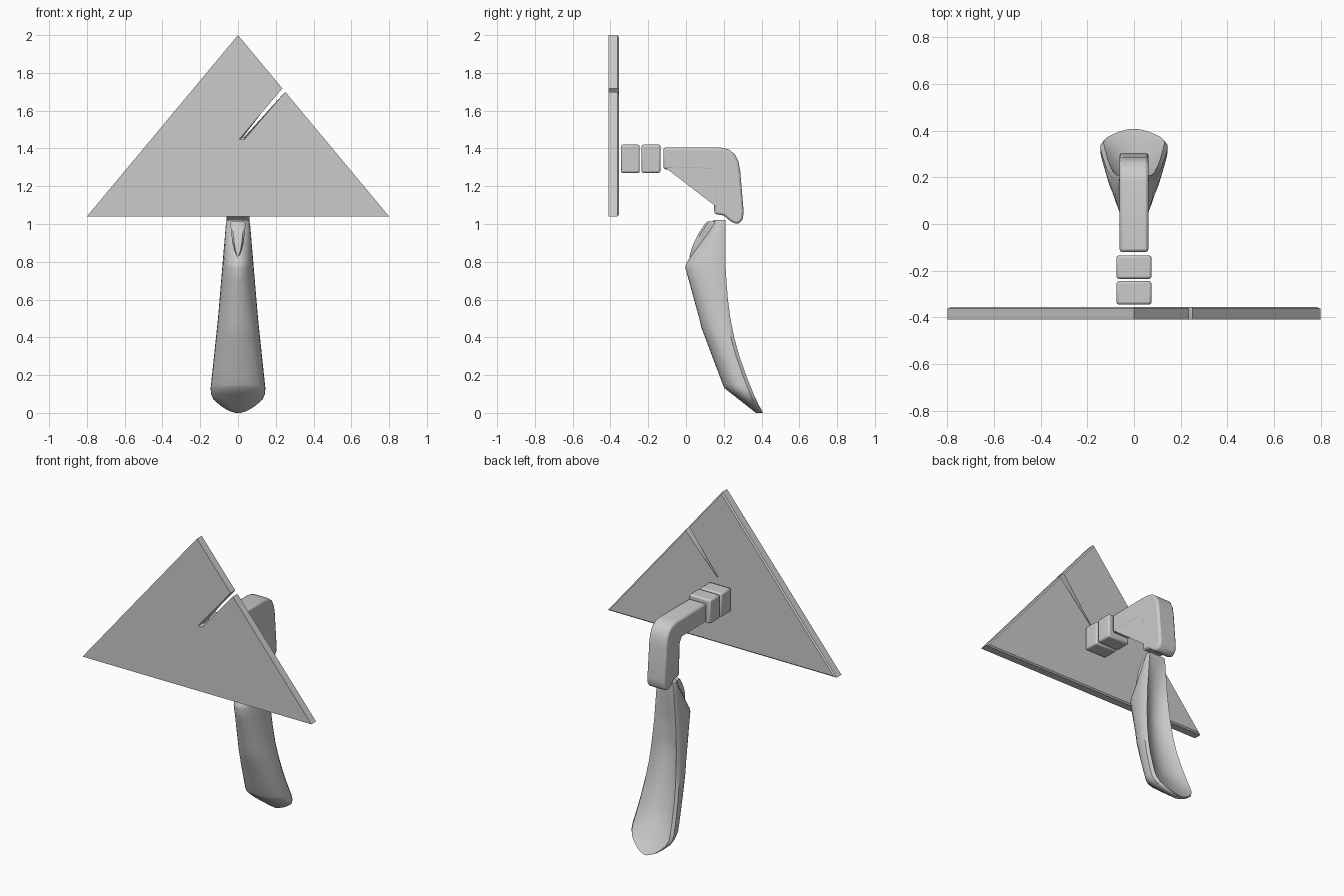
import bpy, bmesh
from math import sin, cos, pi, radians

if "Cube" in bpy.data.objects:
    bpy.data.objects.remove(bpy.data.objects["Cube"])


def finish(bm, name, bevel=0, segs=2, angle=30):
    bmesh.ops.recalc_face_normals(bm, faces=bm.faces)
    me = bpy.data.meshes.new(name)
    bm.to_mesh(me)
    bm.free()
    ob = bpy.data.objects.new(name, me)
    bpy.context.collection.objects.link(ob)
    if bevel:
        m = ob.modifiers.new("Bevel", 'BEVEL')
        m.width, m.segments, m.limit_method = bevel, segs, 'ANGLE'
        m.angle_limit = radians(35)
    bpy.ops.object.select_all(action='DESELECT')
    ob.select_set(True)
    bpy.context.view_layer.objects.active = ob
    bpy.ops.object.shade_smooth_by_angle(angle=radians(angle))
    return ob


def prism(pts, lo, hi, place):
    bm = bmesh.new()
    a, b = ([bm.verts.new(place(u, v, d)) for u, v in pts] for d in (lo, hi))
    bm.faces.new(a)
    bm.faces.new(b[::-1])
    n = len(pts)
    for i in range(n):
        bm.faces.new((a[i], b[i], b[(i + 1) % n], a[(i + 1) % n]))
    return bm


def loft(rings):
    bm = bmesh.new()
    rows = [[bm.verts.new(p) for p in r] for r in rings]
    n = len(rows[0])
    for r, s in zip(rows, rows[1:]):
        for i in range(n):
            bm.faces.new((r[i], r[(i + 1) % n], s[(i + 1) % n], s[i]))
    bm.faces.new(rows[0])
    bm.faces.new(rows[-1])
    return bm


def interp(table, z):
    for (z0, v0), (z1, v1) in zip(table, table[1:]):
        if z1 <= z <= z0:
            return v0 + (v1 - v0) * (z0 - z) / (z0 - z1)
    return table[-1][1]


def on_front(u, v, d):
    return (u, d, v)


def on_side(u, v, d):
    return (d, u, v)


# triangular plate with angled slot, chamfered on its back rim
outline = [(-0.8, 1.04), (0.8, 1.04), (0.25, 1.70), (0.035, 1.45),
           (0.008, 1.45), (0.235, 1.718), (0, 2)]
bm = prism(outline, -0.41, -0.355, on_front)
rim = [e for e in bm.edges if all(v.co.y > -0.36 for v in e.verts)]
bmesh.ops.bevel(bm, geom=rim, offset=0.008, segments=1, affect='EDGES')
finish(bm, "slotted_triangle_plate", angle=20)

# two connector blocks
for i, y in enumerate((-0.345, -0.235)):
    sq = [(-0.075, 1.27), (0.075, 1.27), (0.075, 1.42), (-0.075, 1.42)]
    finish(prism(sq, y, y + 0.1, on_front), f"connector_block_{i + 1}", 0.01)

# bent arm with rounded outer corner
arm = [(-0.12, 1.405), (0.18, 1.405), (0.225, 1.395), (0.258, 1.37),
       (0.278, 1.33), (0.287, 1.28), (0.305, 1.07), (0.302, 1.03),
       (0.288, 1.007), (0.265, 1.0), (0.235, 1.015), (0.2, 1.045),
       (0.15, 1.053), (0.145, 1.25), (0.125, 1.285), (-0.12, 1.29)]
finish(prism(arm, -0.062, 0.062, on_side), "bent_arm", 0.012)

# thin web closing the bend on the right side
web = [(-0.105, 1.295), (0.16, 1.32), (0.22, 1.045)]
finish(prism(web, 0.055, 0.061, on_side), "arm_web")

# scooped handle lofted from rounded sections
front = [(1.02, 0.145), (1.0, 0.138), (0.79, 0.0), (0.77, -0.004),
         (0.5, 0.07), (0.45, 0.082), (0.15, 0.195), (0.13, 0.205), (0, 0.37)]
back = [(1.02, 0.208), (0.75, 0.21), (0.6, 0.222), (0.5, 0.235), (0.4, 0.255),
        (0.3, 0.283), (0.2, 0.318), (0.1, 0.358), (0.05, 0.381), (0, 0.408)]
width = [(1.02, 0.058), (1.0, 0.064), (0.5, 0.106), (0.13, 0.145),
         (0.1, 0.143), (0.07, 0.129), (0.04, 0.095), (0.02, 0.065),
         (0.008, 0.04), (0, 0.012)]
levels = [1.02, 1.01, 1.0, 0.93, 0.86, 0.79, 0.77, 0.7, 0.65, 0.6, 0.55, 0.5, 0.45,
          0.4, 0.35, 0.3, 0.25, 0.2, 0.15, 0.13, 0.1, 0.07, 0.04, 0.02, 0.008, 0]
rings = []
for z in levels:
    f, b, w = (interp(t, z) for t in (front, back, width))
    lip = min(0.018, (b - f) * 0.2)
    dip = 0.045 * min(1, max(0, (1.0 - z) / 0.4)) * min(1, z / 0.2)
    ring = []
    for i in range(17):
        t = pi * i / 16
        ring.append((w * cos(t), b - lip - (b - lip - f) * sin(t) ** 0.8, z))
    for i in range(11):
        k = -1 + i / 5
        ring.append((k * w * 0.9, b - dip * (1 - k * k), z))
    rings.append(ring)
finish(loft(rings), "scooped_handle", angle=35)

# raised tongue on the front of the handle
rings = []
for z, y, w, d in ((1.012, 0.112, 0.038, 0.05), (1.0, 0.1, 0.04, 0.06),
                   (0.95, 0.066, 0.036, 0.08), (0.9, 0.041, 0.028, 0.08),
                   (0.86, 0.027, 0.018, 0.06), (0.825, 0.018, 0.004, 0.03)):
    rings.append([(-w, y + d, z), (-w, y + 0.012, z), (-w * 0.7, y, z),
                  (w * 0.7, y, z), (w, y + 0.012, z), (w, y + d, z)])
finish(loft(rings), "handle_tongue", angle=35)
